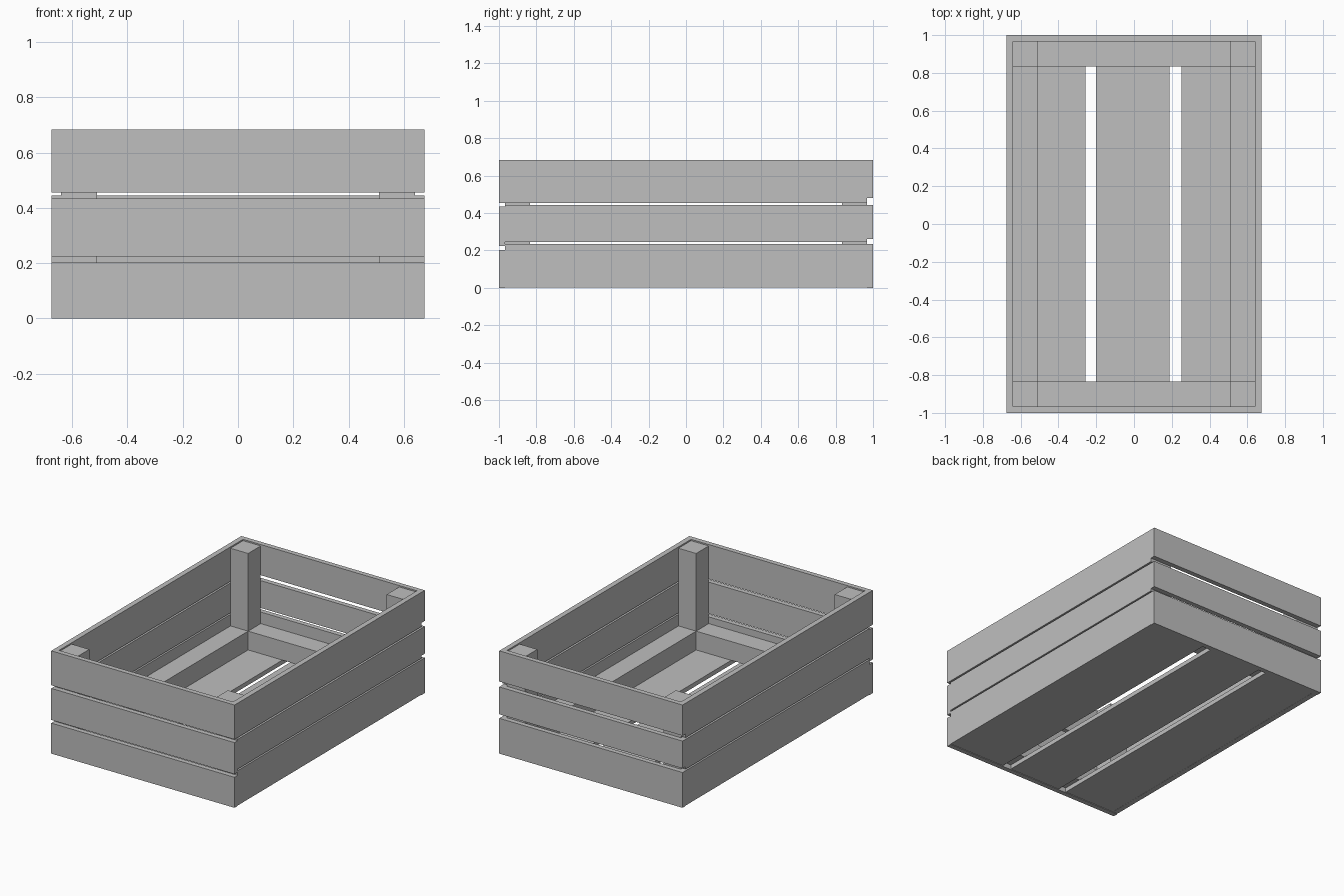
import bpy

if "Cube" in bpy.data.objects:
    bpy.data.objects.remove(bpy.data.objects["Cube"])

grey = bpy.data.materials.new("plain_grey_wood")
grey.diffuse_color = (0.52, 0.52, 0.52, 1)
grey.use_nodes = True
grey.node_tree.nodes["Principled BSDF"].inputs["Base Color"].default_value = grey.diffuse_color


def board(name, x, y, z):
    """Box between the given (min, max) ranges."""
    bpy.ops.mesh.primitive_cube_add(size=1)
    ob = bpy.context.object
    ob.name = name
    ob.location = [(a + b) / 2 for a, b in (x, y, z)]
    ob.scale = [b - a for a, b in (x, y, z)]
    bpy.ops.object.transform_apply(location=True, rotation=False, scale=True)
    ob.data.materials.append(grey)


def mirror(r, s):
    return tuple(sorted((r[0] * s, r[1] * s)))


HX, IX, PX = 0.675, 0.64, 0.51      # outer wall, inner wall, post inner face
HY, IY, PY = 1.0, 0.967, 0.835
names = ("bottom", "middle", "top")

# wall slats: front, back and sides have slightly different heights
front = [(0.0, 0.203), (0.224, 0.434), (0.455, 0.684)]
back = [(0.0, 0.235), (0.262, 0.444), (0.48, 0.684)]
side = [(0.003, 0.235), (0.245, 0.444), (0.455, 0.684)]
for n, f, b, s in zip(names, front, back, side):
    board("front_slat_" + n, (-HX, HX), (-HY, -IY), f)
    board("back_slat_" + n, (-HX, HX), (IY, HY), b)
    for label, sx in (("left", -1), ("right", 1)):
        board(f"{label}_slat_{n}", mirror((IX, HX), sx), (-IY, IY), s)

# floor boards
FLOOR = (0.004, 0.033)
for label, x in (("left", (-IX, -0.258)), ("middle", (-0.2, 0.187)), ("right", (0.252, IX))):
    board("floor_board_" + label, x, (-IY, IY), FLOOR)

# corner posts
for lx, sx in (("left", -1), ("right", 1)):
    for ly, sy in (("front", -1), ("back", 1)):
        board(f"{ly}_{lx}_post", mirror((PX, IX), sx), mirror((PY, IY), sy), (0.033, 0.675))

# low rails on the floor between the posts
RAIL = (0.033, 0.158)
for lx, sx in (("left", -1), ("right", 1)):
    board(lx + "_floor_rail", mirror((PX, IX), sx), (-PY, PY), RAIL)
for ly, sy in (("front", -1), ("back", 1)):
    board(ly + "_floor_rail", (-PX, PX), mirror((PY, IY), sy), RAIL)
